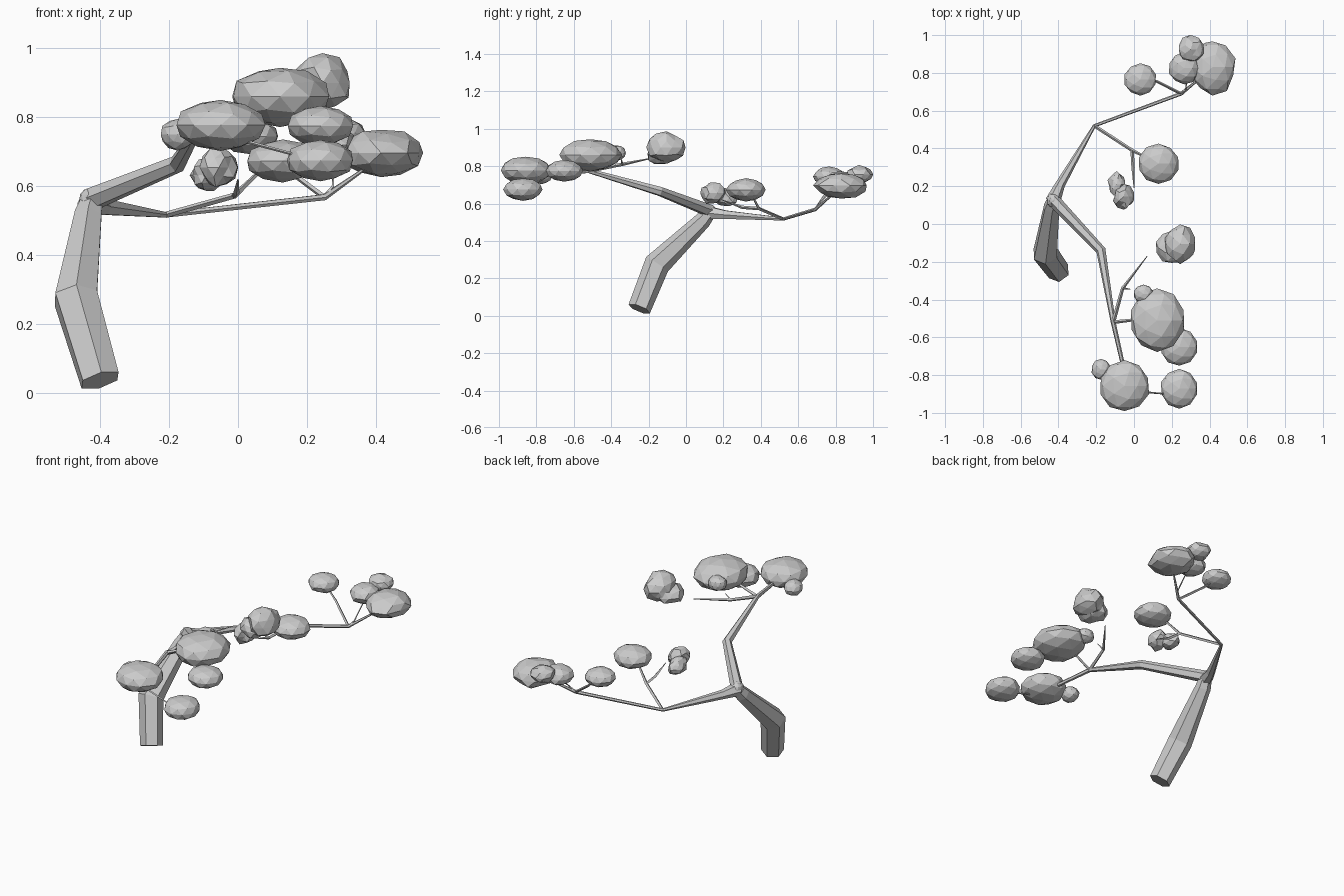
import bpy, bmesh, random
from mathutils import Vector

random.seed(4)


def limb(name, pts, sides6=False):
    """Tapered faceted tube; each point is (x, y, z, radius)."""
    cu = bpy.data.curves.new(name, 'CURVE')
    cu.dimensions = '3D'
    cu.bevel_depth = 1.0
    cu.bevel_resolution = 1 if sides6 else 0
    cu.use_fill_caps = True
    sp = cu.splines.new('POLY')
    sp.points.add(len(pts) - 1)
    for p, (x, y, z, r) in zip(sp.points, pts):
        p.co = (x, y, z, 1)
        p.radius = r
    sp.use_smooth = False
    ob = bpy.data.objects.new(name, cu)
    bpy.context.collection.objects.link(ob)
    bpy.ops.object.select_all(action='DESELECT')
    ob.select_set(True)
    bpy.context.view_layer.objects.active = ob
    bpy.ops.object.convert(target='MESH')


def clump(name, c, size, jitter=0.03):
    """Faceted leaf clump, slightly irregular."""
    bm = bmesh.new()
    bmesh.ops.create_icosphere(bm, subdivisions=2, radius=1)
    for v in bm.verts:
        k = 1 + random.uniform(-jitter, jitter)
        v.co = Vector(c) + Vector(a * s * k for a, s in zip(v.co, size))
    me = bpy.data.meshes.new(name)
    bm.to_mesh(me)
    bm.free()
    bpy.context.collection.objects.link(bpy.data.objects.new(name, me))


# Trunk and fork
limb("trunk", [(-.40, -.25, .037, .062), (-.47, -.155, .275, .07),
               (-.435, .09, .51, .045), (-.42, .14, .57, .032)], True)
clump("fork_knot", (-.427, .125, .555), (.036, .04, .042))

# Front branch and its twigs
limb("front_branch", [(-.43, .13, .56, .035), (-.175, -.14, .665, .026),
                      (-.11, -.52, .775, .013), (-.06, -.74, .755, .011),
                      (-.05, -.84, .77, .006)], True)
limb("front_twig_inner", [(-.11, -.52, .775, .011), (-.06, -.34, .81, .009),
                          (.07, -.17, .845, .002)])
limb("front_twig_spur", [(-.06, -.34, .81, .007), (-.02, -.345, .835, .002)])
limb("front_twig_middle", [(-.11, -.52, .775, .01), (.02, -.505, .83, .007)])
limb("front_twig_outer", [(-.05, -.88, .75, .006), (.17, -.90, .69, .004)])

# Back branch and its twigs
limb("back_branch", [(-.43, .12, .55, .04), (-.39, .21, .54, .026),
                     (-.21, .52, .517, .009), (.25, .69, .568, .010),
                     (.36, .78, .645, .005)], True)
limb("back_twig_inner", [(-.21, .52, .517, .009), (-.01, .39, .573, .009),
                         (.06, .355, .64, .006)])
limb("back_twig_spur", [(-.01, .39, .573, .009), (-.005, .30, .58, .009),
                        (.0, .19, .62, .002)])
limb("back_twig_outer", [(.25, .69, .568, .008), (.12, .755, .665, .007),
                         (.05, .765, .73, .004)])
limb("back_twig_stub", [(.25, .69, .568, .007), (.275, .71, .60, .004),
                        (.28, .80, .69, .003)])

# Leaf clumps: centre, half sizes, irregularity
leaves = [
    ((-.05, -.857, .777), (.133, .137, .074), .03),
    ((.24, -.872, .675), (.10, .105, .061), .03),
    ((-.175, -.77, .75), (.05, .055, .045), .05),
    ((.122, -.51, .86), (.146, .168, .086), .03),
    ((.24, -.65, .775), (.10, .10, .057), .03),
    ((.05, -.37, .87), (.053, .05, .042), .05),
    ((.245, -.105, .90), (.085, .10, .078), .12),
    ((.20, -.125, .865), (.08, .085, .06), .12),
    ((.13, .32, .673), (.108, .105, .061), .03),
    ((-.055, .145, .655), (.052, .065, .058), .15),
    ((-.092, .21, .632), (.045, .065, .048), .15),
    ((.033, .765, .745), (.085, .085, .052), .03),
    ((.415, .83, .697), (.122, .145, .07), .08),
    ((.265, .825, .72), (.08, .085, .055), .06),
    ((.30, .925, .755), (.068, .07, .048), .10),
]
for i, (c, s, j) in enumerate(leaves):
    clump(f"leaf_clump_{i + 1}", c, s, j)
